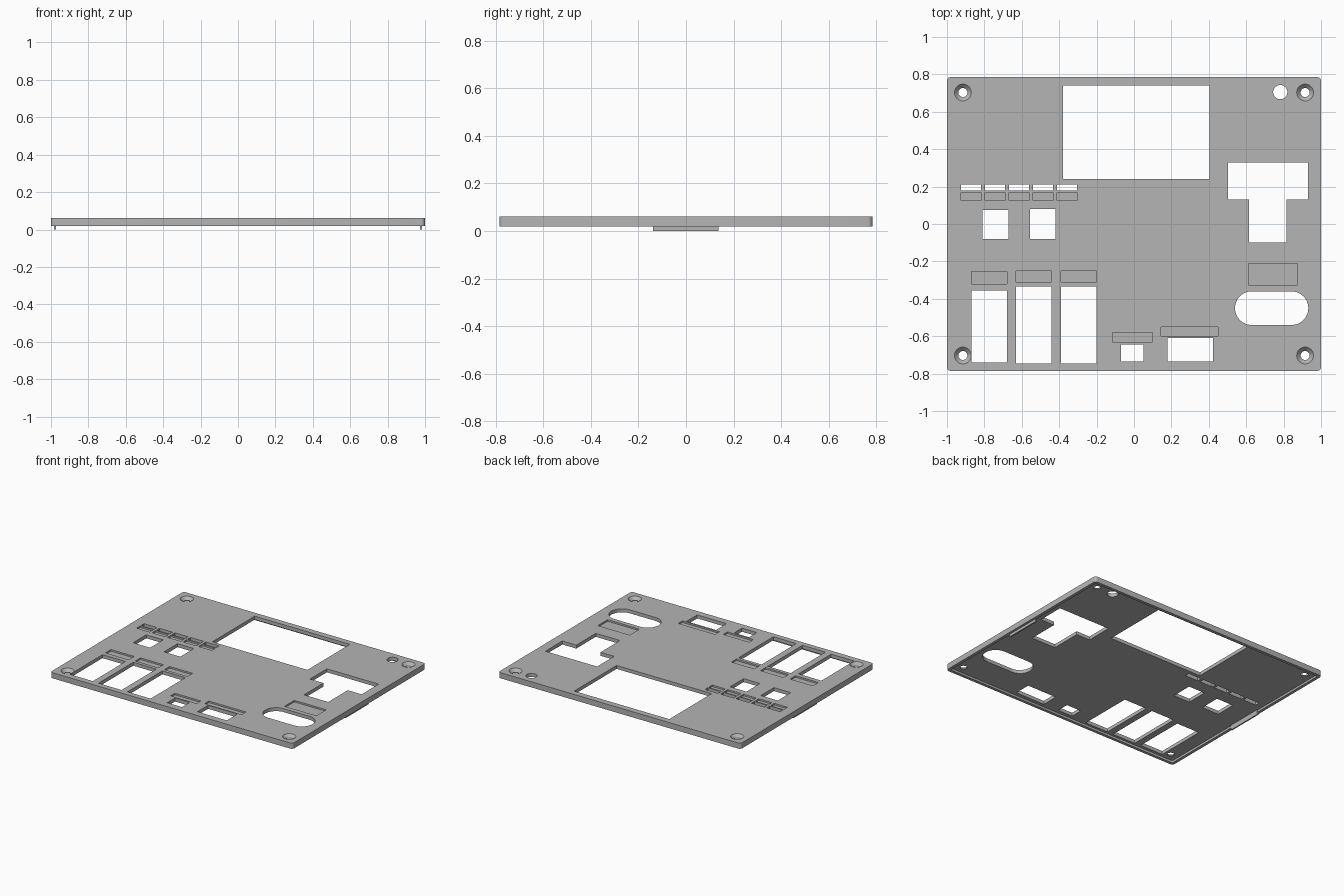
import bpy
import bmesh
import math

cube = bpy.data.objects.get("Cube")
if cube:
    bpy.data.objects.remove(cube, do_unlink=True)

grey = bpy.data.materials.new("panel_grey")
grey.use_nodes = True
colour = (0.46, 0.46, 0.46, 1)
grey.diffuse_color = colour
grey.node_tree.nodes["Principled BSDF"].inputs["Base Color"].default_value = colour

TOP, BOTTOM, UNDER = 0.062, 0.02, 0.036   # plate top, rim bottom, plate underside
HX, HY, RIM = 1.0, 0.785, 0.022


def rounded_rect(x0, x1, y0, y1, r=0.0, steps=6):
    """Counter-clockwise outline with optional rounded corners."""
    if r == 0:
        return [(x0, y0), (x1, y0), (x1, y1), (x0, y1)]
    points = []
    centres = [(x1 - r, y1 - r), (x0 + r, y1 - r), (x0 + r, y0 + r), (x1 - r, y0 + r)]
    for q, (cx, cy) in enumerate(centres):
        for i in range(steps + 1):
            a = math.pi / 2 * (q + i / steps)
            points.append((cx + r * math.cos(a), cy + r * math.sin(a)))
    return points


def loft(name, layers):
    """Closed solid through matching outlines, given as (outline, z) from low to high."""
    bm = bmesh.new()
    rings = [[bm.verts.new((x, y, z)) for x, y in outline] for outline, z in layers]
    bm.faces.new(rings[0][::-1])
    bm.faces.new(rings[-1])
    n = len(rings[0])
    for low, high in zip(rings, rings[1:]):
        for i in range(n):
            j = (i + 1) % n
            bm.faces.new((low[i], low[j], high[j], high[i]))
    bmesh.ops.remove_doubles(bm, verts=bm.verts, dist=1e-5)
    bmesh.ops.recalc_face_normals(bm, faces=bm.faces)
    mesh = bpy.data.meshes.new(name)
    bm.to_mesh(mesh)
    bm.free()
    mesh.materials.append(grey)
    obj = bpy.data.objects.new(name, mesh)
    bpy.context.collection.objects.link(obj)
    return obj


def circle(cx, cy, r, n=32):
    return [(cx + r * math.cos(2 * math.pi * i / n), cy + r * math.sin(2 * math.pi * i / n))
            for i in range(n)]


def cut(layers):
    """Subtract a lofted solid from the panel, then discard the cutter."""
    cutter = loft("cutter", layers)
    cutter.hide_render = True
    mod = panel.modifiers.new("cut", "BOOLEAN")
    mod.operation = "DIFFERENCE"
    mod.solver = "EXACT"
    mod.object = cutter
    bpy.context.view_layer.objects.active = panel
    bpy.ops.object.modifier_apply(modifier=mod.name)
    bpy.data.objects.remove(cutter, do_unlink=True)


def cut_through(outline):
    cut([(outline, -0.05), (outline, 0.15)])


# Panel with a rim around its hollow underside
panel = loft("front_panel", [(rounded_rect(-HX, HX, -HY, HY, 0.02), z) for z in (BOTTOM, TOP)])
hollow = rounded_rect(-HX + RIM, HX - RIM, -HY + RIM, HY - RIM, 0.008)
cut([(hollow, -0.05), (hollow, UNDER)])

# Rectangular openings: screen, two square buttons, three tall windows, two lower ports
openings = [
    (-0.38, 0.405, 0.24, 0.74),
    (-0.81, -0.67, -0.08, 0.075), (-0.555, -0.42, -0.08, 0.08),
    (-0.87, -0.68, -0.74, -0.355), (-0.63, -0.44, -0.745, -0.335), (-0.39, -0.2, -0.745, -0.335),
    (-0.07, 0.052, -0.735, -0.643), (0.18, 0.422, -0.735, -0.61),
]
for box in openings:
    cut_through(rounded_rect(*box))

# T-shaped opening
cut_through([(0.615, -0.1), (0.815, -0.1), (0.815, 0.13), (0.93, 0.13),
             (0.93, 0.33), (0.503, 0.33), (0.503, 0.13), (0.615, 0.13)])

# Oval opening and indicator hole
cut_through(rounded_rect(0.54, 0.932, -0.54, -0.36, 0.0899, 12))
cut_through(circle(0.782, 0.705, 0.038))

# Shallow label pockets
pockets = [
    (-0.87, -0.68, -0.32, -0.255), (-0.63, -0.44, -0.31, -0.25), (-0.39, -0.2, -0.31, -0.25),
    (-0.115, 0.1, -0.63, -0.58), (0.145, 0.45, -0.6, -0.55), (0.612, 0.875, -0.325, -0.21),
]
# Row of small slots, each with a pocket below
for i in range(5):
    x = -0.925 + 0.128 * i
    cut_through(rounded_rect(x, x + 0.108, 0.178, 0.212))
    pockets.append((x, x + 0.108, 0.125, 0.168))
for box in pockets:
    outline = rounded_rect(*box)
    cut([(outline, TOP - 0.012), (outline, 0.15)])

# Countersunk screw holes in the corners
for sx in (-1, 1):
    for sy in (-1, 1):
        cx, cy = 0.915 * sx, 0.703 * sy
        cut([(circle(cx, cy, 0.024), -0.05), (circle(cx, cy, 0.024), UNDER + 0.004),
             (circle(cx, cy, 0.045), TOP), (circle(cx, cy, 0.045), 0.15)])

# Thin clips hanging inside the two side rims
for side, name in ((-1, "right_clip"), (1, "left_clip")):
    xa, xb = sorted((side * 0.973, side * 0.983))
    outline = rounded_rect(xa, xb, -0.138, 0.136)
    loft(name, [(outline, 0.0), (outline, UNDER + 0.004)])

# Smooth the round holes while keeping edges sharp
bpy.ops.object.select_all(action="DESELECT")
panel.select_set(True)
bpy.context.view_layer.objects.active = panel
bpy.ops.object.shade_smooth_by_angle(angle=math.radians(30))
